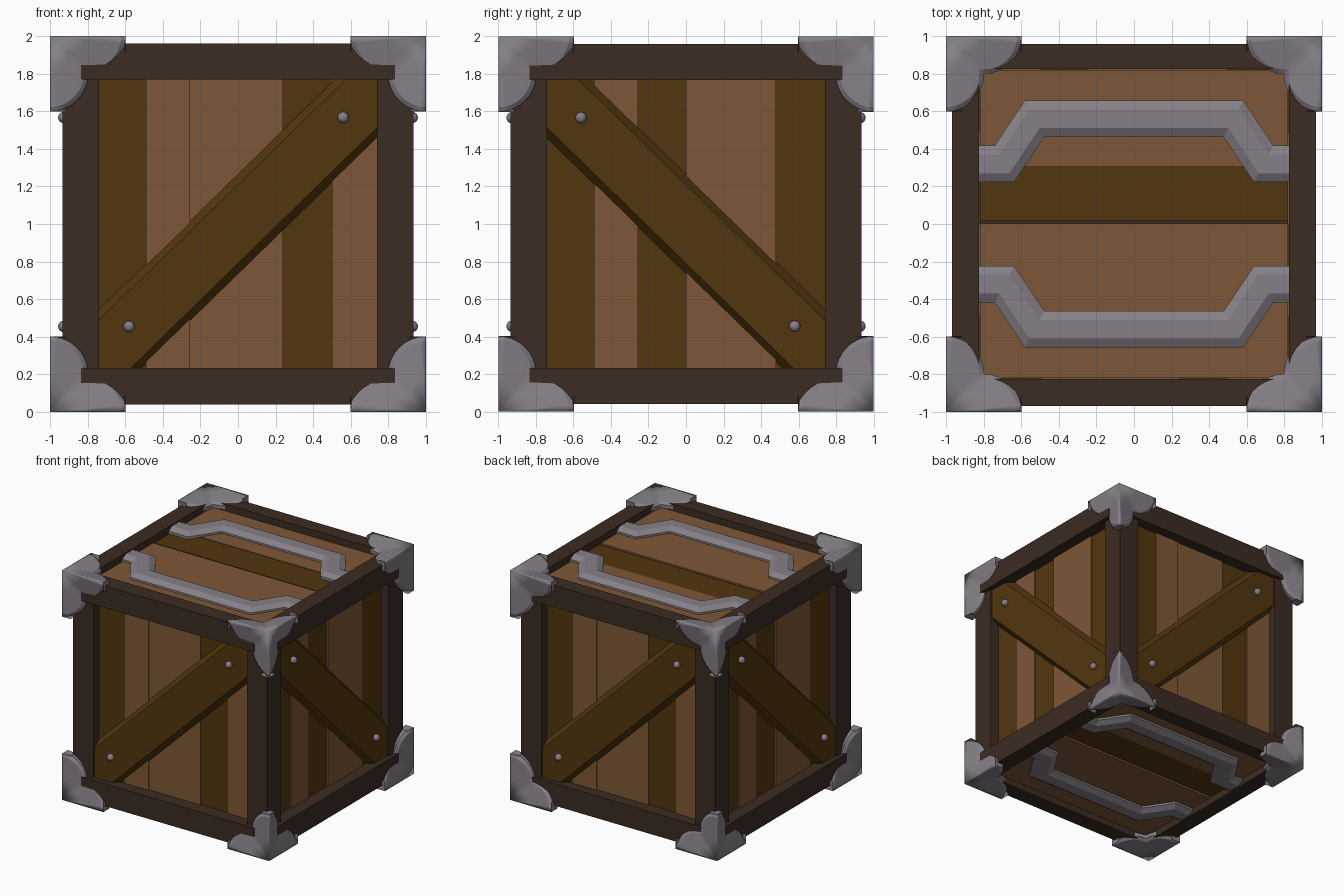
import bpy, bmesh, math
from mathutils import Matrix, Vector

if "Cube" in bpy.data.objects:
    bpy.data.objects.remove(bpy.data.objects["Cube"])


def material(name, rgb):
    m = bpy.data.materials.new(name)
    m.diffuse_color = (*rgb, 1)
    m.use_nodes = True
    m.node_tree.nodes["Principled BSDF"].inputs["Base Color"].default_value = m.diffuse_color
    return m


LIGHT = material("light wood", (0.208, 0.096, 0.038))
DARK = material("dark wood", (0.086, 0.037, 0.0042))
FRAME = material("frame wood", (0.045, 0.025, 0.016))
METAL = material("grey metal", (0.238, 0.212, 0.242))


def finish(bm, name, mat, matrix=Matrix(), recalc=True):
    if recalc:
        bmesh.ops.recalc_face_normals(bm, faces=bm.faces)
    bm.transform(matrix)
    me = bpy.data.meshes.new(name)
    bm.to_mesh(me)
    bm.free()
    me.materials.append(mat)
    ob = bpy.data.objects.new(name, me)
    bpy.context.collection.objects.link(ob)
    return ob


def box(name, lo, hi, mat, matrix=Matrix()):
    bm = bmesh.new()
    bmesh.ops.create_cube(bm, size=1)
    for v in bm.verts:
        v.co = [lo[i] + (v.co[i] + 0.5) * (hi[i] - lo[i]) for i in range(3)]
    return finish(bm, name, mat, matrix)


def smooth(ob, angle):
    bpy.ops.object.select_all(action='DESELECT')
    ob.select_set(True)
    bpy.context.view_layer.objects.active = ob
    bpy.ops.object.shade_smooth_by_angle(angle=math.radians(angle))


def bridge(bm, rings):
    # closed skin through equal rings, capped at both ends
    for r0, r1 in zip(rings, rings[1:]):
        for i in range(len(r0)):
            j = (i + 1) % len(r0)
            bm.faces.new((r0[i], r0[j], r1[j], r1[i]))
    bm.faces.new(rings[0])
    bm.faces.new(rings[-1])


# dark inner core behind the planks
box("core", (-0.8, -0.8, 0.2), (0.8, 0.8, 1.8), FRAME)

# side planks: start, end, colour, depth of face
FRONT = [(-0.80, -0.49, DARK, 0.86), (-0.49, -0.255, LIGHT, 0.87),
         (-0.255, 0.24, LIGHT, 0.86), (0.24, 0.50, DARK, 0.85), (0.50, 0.80, LIGHT, 0.865)]
SIDE = [(-0.80, -0.49, DARK, 0.85), (-0.49, -0.255, LIGHT, 0.865), (-0.255, 0.0, DARK, 0.855),
        (0.0, 0.48, LIGHT, 0.87), (0.48, 0.80, DARK, 0.86)]


def brace(name, s, rot):
    # bevelled diagonal board, s flips its direction
    bm = bmesh.new()
    bridge(bm, [[bm.verts.new((a, -d, b)) for a, b in
                 ((-1.08, -w), (1.08, -w), (1.08, w), (-1.08, w))]
                for w, d in ((0.19, 0.835), (0.19, 0.86), (0.15, 0.918))])
    m = Matrix.Translation((0, 0, 1.0)) @ Matrix.Rotation(-math.radians(44.3) * s, 4, 'Y')
    finish(bm, name, DARK, rot @ m)


for k, face in enumerate(("front", "right", "back", "left")):
    rot = Matrix.Rotation(k * math.pi / 2, 4, 'Z')
    s = 1 if k % 2 == 0 else -1
    for i, (a, b, mat, d) in enumerate(FRONT if s == 1 else SIDE):
        box(f"{face}_plank_{i}", (a, -d, 0.15), (b, -0.78, 1.85), mat, rot)
    brace(face + "_brace", s, rot)
    # corner post and horizontal beams
    box(face + "_post", (-0.935, -0.935, 0.12), (-0.74, -0.74, 1.88), FRAME, rot)
    for part, z in (("bottom", 0.04), ("top", 1.768)):
        out = 0.957 if face == "back" else 0.97
        box(f"{face}_{part}_beam", (-0.835, -out, z), (0.835, -0.825, z + 0.193), FRAME, rot)
    # rivets on the brace
    for u, z in ((-0.58, 0.455), (0.56, 1.567)):
        bm = bmesh.new()
        bmesh.ops.create_uvsphere(bm, u_segments=12, v_segments=8, radius=0.03)
        ob = finish(bm, face + "_rivet", METAL, rot @ Matrix.Translation((u * s, -0.928, z)))
        smooth(ob, 60)

# lid and base planks
LID = [(-0.82, 0.003, LIGHT, 0.905), (0.018, 0.31, DARK, 0.9), (0.31, 0.82, LIGHT, 0.905)]
PATH = [(-0.83, 0.32), (-0.69, 0.32), (-0.53, 0.56), (0.53, 0.56), (0.69, 0.32), (0.83, 0.32)]


def handle(name, sy, m):
    # trapezoid bar swept along a mitred path
    pts = [Vector(p) for p in PATH]
    bm = bmesh.new()
    rows = []
    for i, p in enumerate(pts):
        d0 = (p - pts[i - 1]).normalized() if i else Vector((1, 0))
        d1 = (pts[i + 1] - p).normalized() if i < len(pts) - 1 else Vector((1, 0))
        n = Vector((-d0.y - d1.y, d0.x + d1.x)).normalized()
        n /= n.dot(Vector((-d0.y, d0.x)))
        row = []
        for off, z in ((-0.097, 0.88), (-0.097, 0.922), (-0.05, 0.95),
                       (0.05, 0.95), (0.097, 0.922), (0.097, 0.88)):
            q = p + n * off
            row.append(bm.verts.new((q.x, q.y * sy, z)))
        rows.append(row)
    bridge(bm, rows)
    finish(bm, name, METAL, m)


for name, ang in (("lid", 0), ("base", math.pi)):
    m = Matrix.Translation((0, 0, 1)) @ Matrix.Rotation(ang, 4, 'Y')
    box(name + "_backing", (-0.82, -0.82, 0.78), (0.82, 0.82, 0.885), FRAME, m)
    for i, (a, b, mat, d) in enumerate(LID):
        box(f"{name}_plank_{i}", (-0.82, a, 0.80), (0.82, b, d), mat, m)
    handle(name + "_back_handle", 1, m)
    handle(name + "_front_handle", -1, m)


def ring(r, n=8):
    # two quarter-round lobes meeting at an inner notch
    arc = [(0.2 + r * math.cos(t), r * math.sin(t))
           for t in (math.pi / 2 * i / n for i in range(n))]
    return arc + [(r, r)] + [(v, u) for u, v in reversed(arc)]


def corner_cap(name, sg):
    bm = bmesh.new()
    flip = sg[0] * sg[1] * sg[2] < 0
    for a in range(3):
        def vert(u, v, d):
            co = [0, 0, 0]
            co[a], co[(a + 1) % 3], co[(a + 2) % 3] = 1 - d, 1 - u, 1 - v
            return bm.verts.new([c * s for c, s in zip(co, sg)])

        def face(*vs):
            bm.faces.new(vs[::-1] if flip else vs).smooth = True

        inner, outer = ring(0.178), ring(0.202)
        dep = [0.2 * min(p) for p in inner]
        mid = [vert(u * 0.5, v * 0.5, d * 0.4) for (u, v), d in zip(inner, dep)]
        top = [vert(u, v, d) for (u, v), d in zip(inner, dep)]
        rim = [vert(u, v, d + min(0.02, 0.3 * min(u, v))) for (u, v), d in zip(outer, dep)]
        low = [vert(u, v, 0.085) for u, v in outer]
        tip = vert(0, 0, 0)
        for i in range(len(top) - 1):
            face(tip, mid[i], mid[i + 1])
            for p, q in ((mid, top), (top, rim), (rim, low)):
                face(p[i], q[i], q[i + 1], p[i + 1])
            # crisp rim line
            bm.edges.get((top[i], top[i + 1])).smooth = False
            bm.edges.get((rim[i], rim[i + 1])).smooth = False
    bmesh.ops.remove_doubles(bm, verts=bm.verts, dist=0.0005)
    finish(bm, name, METAL, Matrix.Translation((0, 0, 1)), recalc=False)


# metal caps on all eight corners
for sx in (-1, 1):
    for sy in (-1, 1):
        for sz in (-1, 1):
            corner_cap("corner_cap", (sx, sy, sz))
